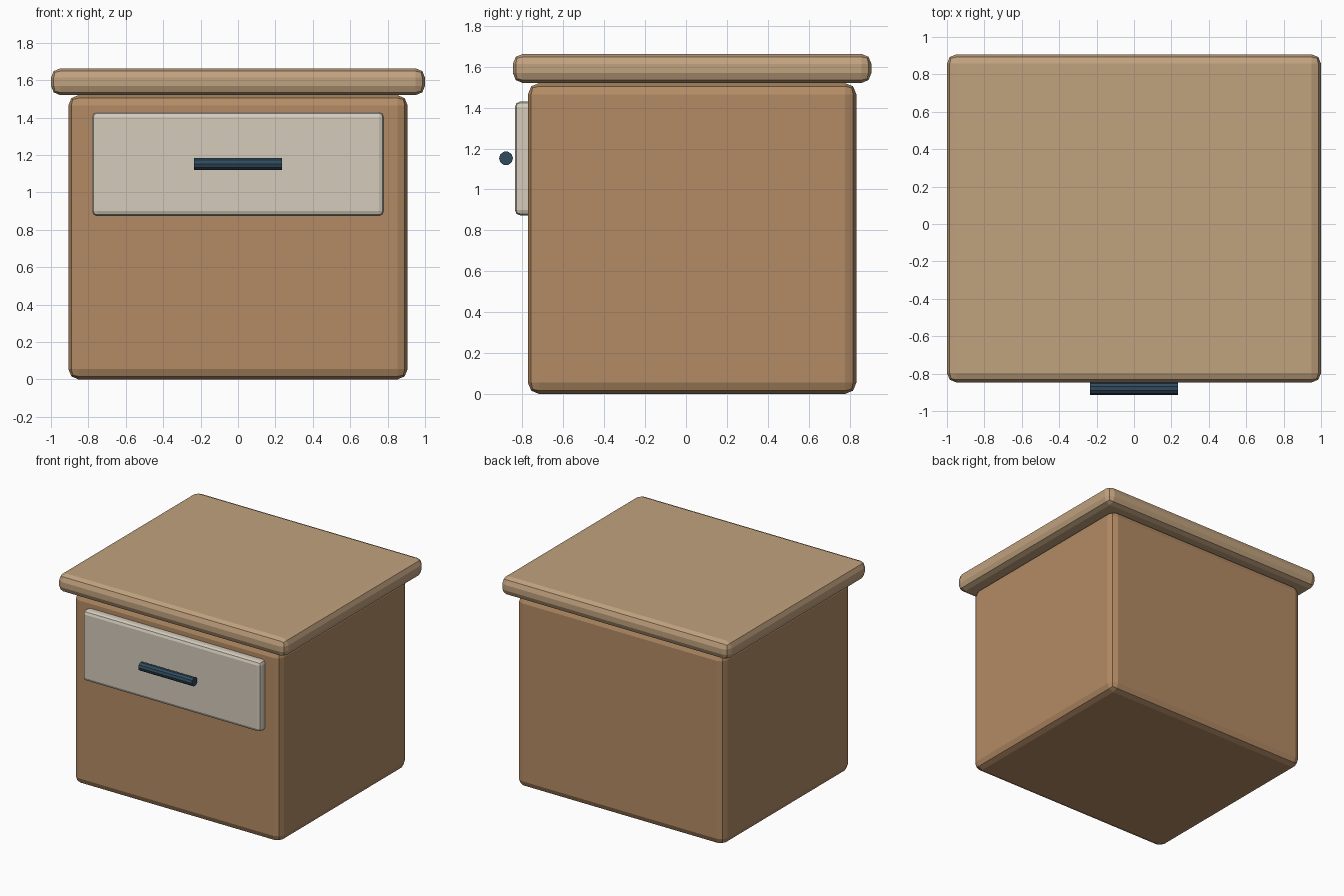
import bpy
import math

if "Cube" in bpy.data.objects:
    bpy.data.objects.remove(bpy.data.objects["Cube"])


def material(name, color):
    m = bpy.data.materials.new(name)
    m.diffuse_color = (*color, 1)
    m.use_nodes = True
    m.node_tree.nodes["Principled BSDF"].inputs["Base Color"].default_value = m.diffuse_color
    return m


def rounded_box(name, lo, hi, bevel, mat):
    """Box between two corners with a two-segment rounded edge."""
    center = [(a + b) / 2 for a, b in zip(lo, hi)]
    bpy.ops.mesh.primitive_cube_add(size=1, location=center)
    ob = bpy.context.object
    ob.name = name
    ob.scale = [b - a for a, b in zip(lo, hi)]
    bpy.ops.object.transform_apply(location=False, rotation=False, scale=True)
    mod = ob.modifiers.new("rounded_edges", 'BEVEL')
    mod.width = bevel
    mod.segments = 2
    ob.data.materials.append(mat)
    return ob


wood = material("wood", (0.45, 0.26, 0.13))
light_wood = material("light_wood", (0.53, 0.36, 0.21))
cream = material("cream", (0.66, 0.60, 0.50))
steel_blue = material("steel_blue", (0.03, 0.07, 0.11))

# Cabinet body and overhanging top
rounded_box("cabinet_body", (-0.907, -0.773, 0), (0.907, 0.833, 1.52), 0.055, wood)
rounded_box("table_top", (-1, -0.847, 1.52), (1, 0.907, 1.663), 0.05, light_wood)

# Drawer front, partly sunk into the body
rounded_box("drawer_front", (-0.78, -0.837, 0.873), (0.78, -0.717, 1.43), 0.027, cream)

# Floating bar handle
bpy.ops.mesh.primitive_cylinder_add(vertices=10, radius=0.034, depth=0.47,
                                    location=(0, -0.88, 1.152),
                                    rotation=(0, math.pi / 2, 0))
handle = bpy.context.object
handle.name = "drawer_handle"
handle.data.materials.append(steel_blue)
